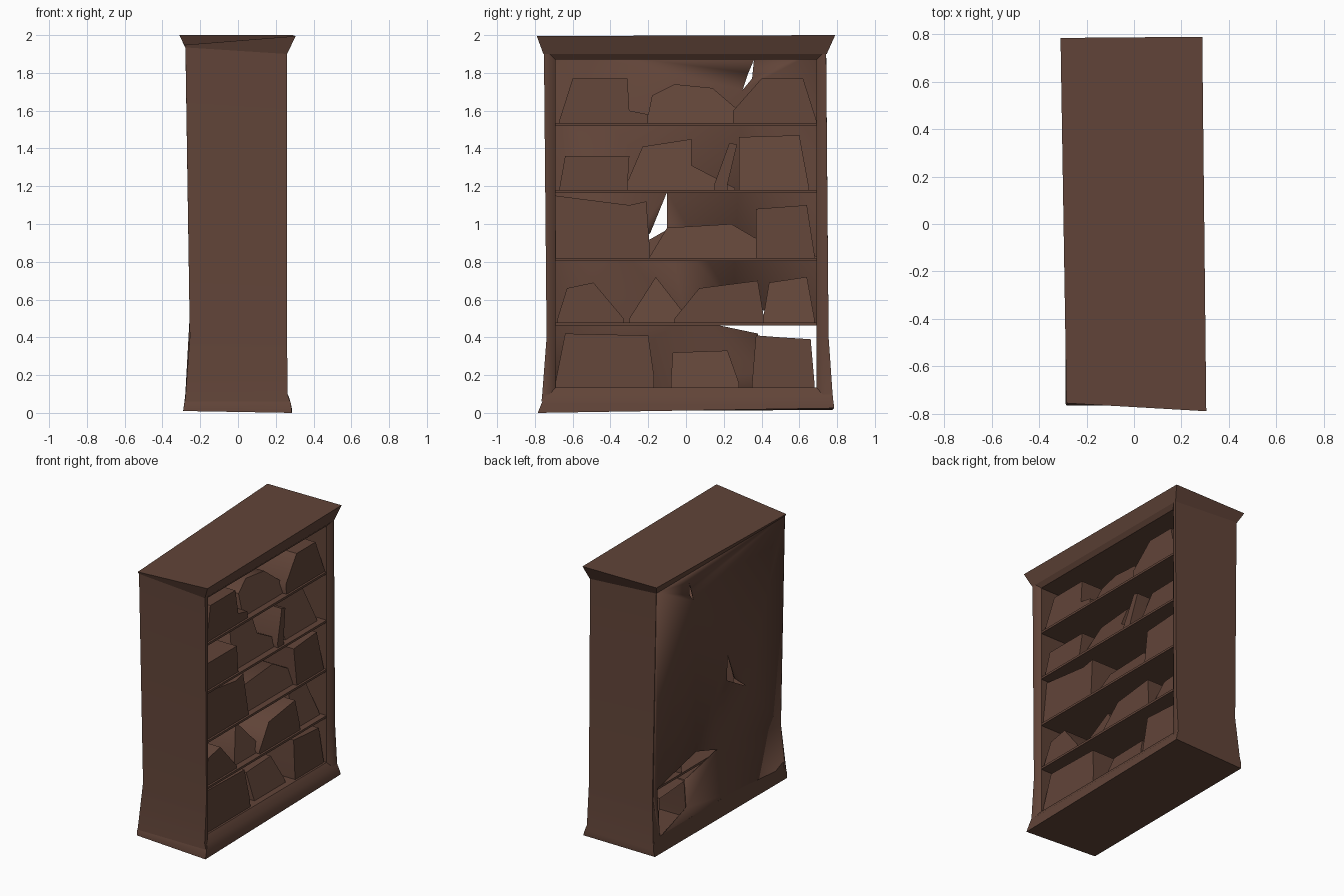
import bpy, bmesh, math

wood = bpy.data.materials.new("dark brown wood")
wood.diffuse_color = (0.12, 0.058, 0.04, 1)


def finish(name, bm, angle=45):
    bmesh.ops.remove_doubles(bm, verts=bm.verts[:], dist=0.0005)
    bmesh.ops.recalc_face_normals(bm, faces=bm.faces[:])
    me = bpy.data.meshes.new(name)
    bm.to_mesh(me)
    bm.free()
    me.materials.append(wood)
    ob = bpy.data.objects.new(name, me)
    bpy.context.collection.objects.link(ob)
    bpy.ops.object.select_all(action='DESELECT')
    ob.select_set(True)
    bpy.context.view_layer.objects.active = ob
    bpy.ops.object.shade_smooth_by_angle(angle=math.radians(angle))
    return ob


def loft(name, rings, caps=(True, True), angle=45):
    """Solid through rings of equal point count, with optional end caps."""
    bm = bmesh.new()
    vs = [[bm.verts.new(p) for p in r] for r in rings]
    n = len(vs[0])
    for a, b in zip(vs, vs[1:]):
        for i in range(n):
            j = (i + 1) % n
            bm.faces.new((a[i], a[j], b[j], b[i]))
    if caps[0]:
        bm.faces.new(vs[0])
    if caps[1]:
        bm.faces.new(vs[-1])
    return finish(name, bm, angle)


def rect(z, x0, x1, y0, y1):
    return [(x0, y0, z), (x1, y0, z), (x1, y1, z), (x0, y1, z)]


def back_x(z):
    # the back leans in, then kicks out near the floor
    if z < 0.4:
        return -0.285 + 0.03 * z / 0.4
    return -0.255 - 0.023 * (z - 0.4) / 1.5


# flared plinth and crown (the crown sags at one rear corner)
loft("plinth", [
    [(-0.29, -0.755, 0.01), (0.285, -0.785, 0), (0.285, 0.785, 0.025), (-0.29, 0.775, 0.015)],
    rect(0.05, -0.285, 0.28, -0.765, 0.782),
    rect(0.09, -0.28, 0.268, -0.74, 0.775),
    rect(0.135, -0.275, 0.235, -0.735, 0.765)])
loft("crown", [
    [(-0.28, -0.753, 1.935), (0.26, -0.755, 1.90), (0.26, 0.745, 1.90), (-0.28, 0.745, 1.935)],
    [(-0.285, -0.756, 1.948), (0.305, -0.79, 1.995), (0.288, 0.79, 2), (-0.31, 0.785, 2)]],
    caps=(False, True), angle=75)
loft("top_rail", [rect(1.87, -0.27, 0.235, -0.745, 0.735), rect(1.90, -0.27, 0.26, -0.745, 0.735)],
     caps=(True, False))

# side panels with a bevelled front lip
for name, s, low, mid, top in (("left_side", -1, 0.765, 0.738, 0.752),
                               ("right_side", 1, 0.78, 0.755, 0.742)):
    sections = []
    for z, y, xf in ((0.06, low, 0.275), (0.1, low - 0.004, 0.262),
                     (0.4, mid, 0.26), (1.9, top, 0.26)):
        sections.append([(back_x(z), s * 0.695, z), (0.22, s * 0.692, z),
                         (0.235, s * 0.69, z), (xf, s * 0.722, z),
                         (xf, s * y, z), (back_x(z), s * y, z)])
    # the rear edge runs a little higher, up to the sloping crown
    sections[-1] = [(x, y, 1.937 if x < 0 else 1.902) for x, y, z in sections[-1]]
    loft(name, sections, caps=(False, False))

# back panel with three broken openings
bm = bmesh.new()
loops = [
    [(-0.755, 0.03), (0.77, 0.03), (0.745, 0.4), (0.74, 1.94), (-0.75, 1.94), (-0.735, 0.4)],
    [(0.36, 1.87), (0.35, 1.77), (0.30, 1.71), (0.33, 1.80)],
    [(-0.10, 1.17), (-0.10, 0.97), (-0.33, 0.84), (-0.19, 0.95)],
    [(0.70, 0.475), (0.25, 0.58), (0.0, 0.50), (0.38, 0.42), (0.38, 0.22), (0.70, 0.12)]]
for pts in loops:
    vs = [bm.verts.new((back_x(z), y, z)) for y, z in pts]
    for i in range(len(vs)):
        bm.edges.new((vs[i - 1], vs[i]))
bmesh.ops.triangle_fill(bm, edges=bm.edges[:], use_beauty=True, normal=(-1, 0, 0))
panel = finish("back_panel", bm)
mod = panel.modifiers.new("thickness", 'SOLIDIFY')
mod.thickness = 0.006

# shelves
levels = [0.135, 0.475, 0.815, 1.175, 1.53]
for i, z in enumerate(levels[1:]):
    loft(f"shelf_{i + 1}", [rect(h, -0.25, 0.235, -0.70, 0.70) for h in (z - 0.012, z + 0.004)])


def book_row(level, stacks):
    """Book groups: top outline (y, z) as an open shell leaning back from the shelf front."""
    base = levels[level]
    for k, top in enumerate(stacks):
        prof = [(top[0][0], base)] + top + [(top[-1][0], base)]
        front, lean = (0.19, 0.4) if k % 2 else (0.22, 0.1)
        bm = bmesh.new()
        rear = [bm.verts.new((-0.25, y, z)) for y, z in prof]
        face = [bm.verts.new((front - lean * (z - base), y, z)) for y, z in prof]
        for j in range(len(prof) - 1):
            bm.faces.new((rear[j], rear[j + 1], face[j + 1], face[j]))
        bm.faces.new(face)
        finish(f"books_{level + 1}_{k + 1}", bm)


book_row(0, [[(-0.69, 0.17), (-0.64, 0.42), (-0.2, 0.41), (-0.17, 0.2)],
             [(-0.08, 0.17), (-0.07, 0.32), (0.22, 0.33), (0.28, 0.16)],
             [(0.35, 0.16), (0.37, 0.41), (0.5, 0.4), (0.66, 0.39), (0.68, 0.16)]])
book_row(1, [[(-0.68, 0.5), (-0.63, 0.66), (-0.49, 0.69), (-0.33, 0.5)],
             [(-0.3, 0.5), (-0.16, 0.72), (-0.02, 0.54)],
             [(-0.06, 0.5), (0.07, 0.66), (0.38, 0.7), (0.41, 0.52)],
             [(0.41, 0.51), (0.44, 0.69), (0.64, 0.72), (0.68, 0.5)]])
book_row(2, [[(-0.69, 0.9), (-0.69, 1.15), (-0.3, 1.1), (-0.21, 1.12), (-0.19, 0.84)],
             [(-0.19, 0.83), (-0.1, 0.98), (0.24, 1.0), (0.36, 0.93), (0.69, 0.83)],
             [(0.37, 0.84), (0.37, 1.08), (0.64, 1.1), (0.68, 0.84)]])
book_row(3, [[(-0.67, 1.19), (-0.64, 1.36), (-0.3, 1.36), (-0.31, 1.2)],
             [(-0.32, 1.2), (-0.23, 1.41), (0.03, 1.45), (0.03, 1.31), (0.26, 1.19)],
             [(0.15, 1.21), (0.23, 1.43), (0.27, 1.42), (0.22, 1.21)],
             [(0.28, 1.19), (0.28, 1.46), (0.6, 1.47), (0.65, 1.2)]])
book_row(4, [[(-0.67, 1.55), (-0.6, 1.77), (-0.31, 1.77), (-0.3, 1.6), (-0.2, 1.58)],
             [(-0.2, 1.58), (-0.18, 1.68), (-0.06, 1.74), (0.14, 1.72), (0.28, 1.6)],
             [(0.25, 1.6), (0.4, 1.77), (0.62, 1.77), (0.69, 1.55)]])
